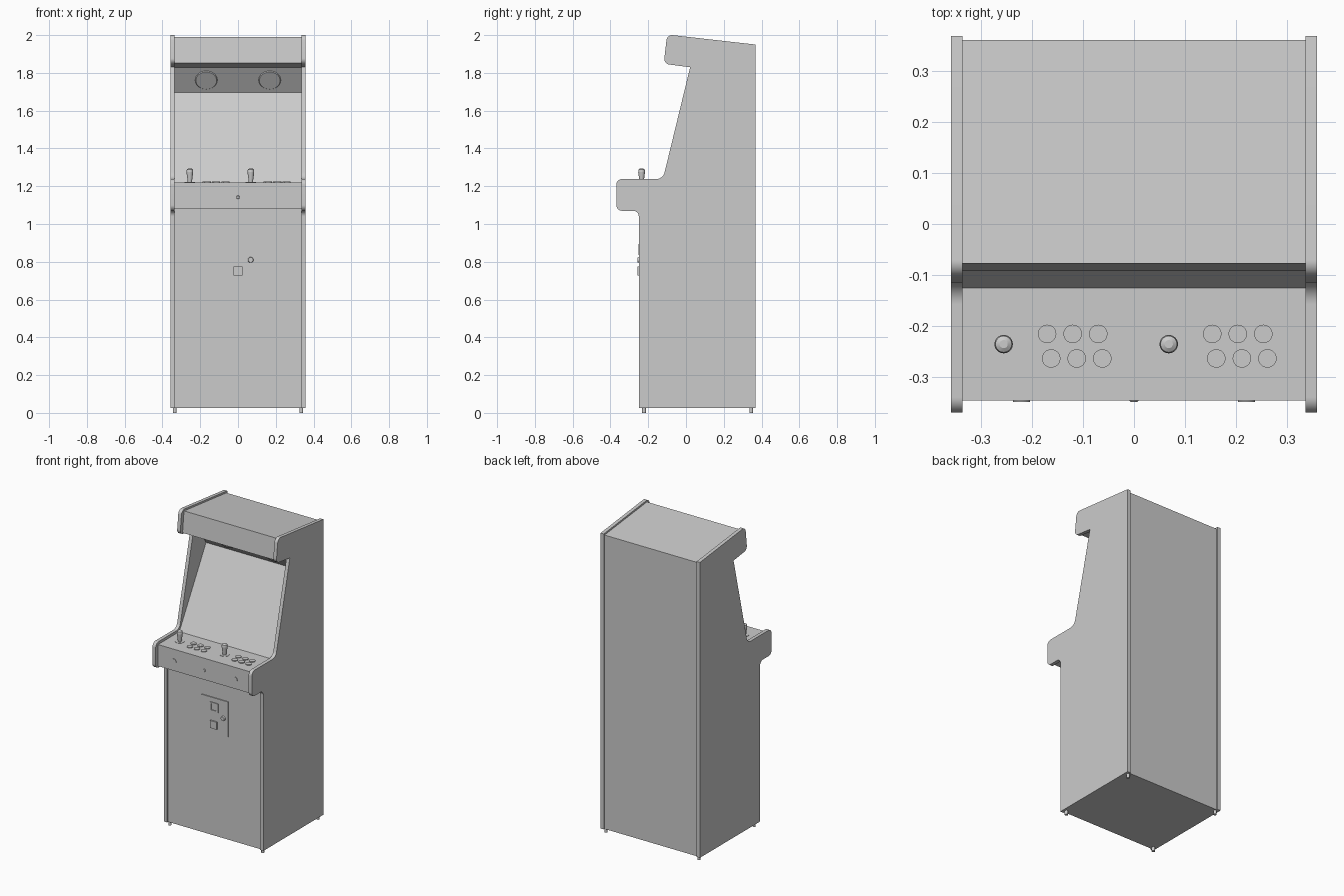
import bpy, bmesh, math
from mathutils import Vector

cube = bpy.data.objects.get("Cube")
if cube:
    bpy.data.objects.remove(cube, do_unlink=True)

grey = bpy.data.materials.new("plain grey")
grey.use_nodes = True
grey.diffuse_color = (0.6, 0.6, 0.6, 1)
grey.node_tree.nodes["Principled BSDF"].inputs["Base Color"].default_value = grey.diffuse_color


def finish(obj, name):
    obj.name = name
    obj.data.name = name
    obj.data.materials.append(grey)
    bpy.ops.object.select_all(action="DESELECT")
    obj.select_set(True)
    bpy.context.view_layer.objects.active = obj
    bpy.ops.object.shade_smooth_by_angle(angle=math.radians(30))
    return obj


def rounded(corners, steps=8):
    """Turn (y, z, radius) corners into an outline with circular arcs."""
    pts = []
    for i, (y, z, r) in enumerate(corners):
        p = Vector((y, z))
        if not r:
            pts.append(p)
            continue
        u = (Vector(corners[i - 1][:2]) - p).normalized()
        v = (Vector(corners[(i + 1) % len(corners)][:2]) - p).normalized()
        half = math.acos(u.dot(v)) / 2
        centre = p + (u + v).normalized() * r / math.sin(half)
        start = p + u * r / math.tan(half) - centre
        end = p + v * r / math.tan(half) - centre
        pts += [centre + start.lerp(end, k / steps).normalized() * r
                for k in range(steps + 1)]
    return pts


def extrude_profile(name, corners, x0, x1):
    bm = bmesh.new()
    face = bm.faces.new([bm.verts.new((x0, p.x, p.y)) for p in rounded(corners)])
    new = bmesh.ops.extrude_face_region(bm, geom=[face])["geom"]
    bmesh.ops.translate(bm, vec=(x1 - x0, 0, 0),
                        verts=[g for g in new if isinstance(g, bmesh.types.BMVert)])
    bmesh.ops.recalc_face_normals(bm, faces=bm.faces)
    mesh = bpy.data.meshes.new(name)
    bm.to_mesh(mesh)
    bm.free()
    obj = bpy.data.objects.new(name, mesh)
    bpy.context.collection.objects.link(obj)
    return finish(obj, name)


def round_part(name, base, r1, r2, depth, axis=(0, 0, 1), sides=32):
    """Cylinder or cone growing from its base along an axis."""
    axis = Vector(axis).normalized()
    bpy.ops.mesh.primitive_cone_add(
        vertices=sides, radius1=r1, radius2=r2, depth=depth,
        location=Vector(base) + axis * depth / 2,
        rotation=axis.to_track_quat("Z", "Y").to_euler())
    return finish(bpy.context.object, name)


def box(name, centre, size):
    bpy.ops.mesh.primitive_cube_add(size=1, location=centre)
    obj = bpy.context.object
    obj.scale = size
    bpy.ops.object.transform_apply(location=False, rotation=False, scale=True)
    return finish(obj, name)


# Side panels with rounded outline
side = [(0.368, 0.026, 0), (-0.25, 0.026, 0), (-0.25, 1.07, 0.03), (-0.369, 1.07, 0.03),
        (-0.369, 1.238, 0.03), (-0.122, 1.238, 0.045), (0.022, 1.83, 0),
        (-0.118, 1.848, 0.03), (-0.1, 2.003, 0.03), (0.368, 1.95, 0)]
for label, s in (("left", 1), ("right", -1)):
    extrude_profile(label + "_side_panel", side, s * 0.335, s * 0.358)

# Cabinet body: front, control deck, screen, speaker shelf, marquee, top, back
body = [(0.36, 0.026), (-0.24, 0.026), (-0.24, 1.081), (-0.345, 1.081), (-0.345, 1.221),
        (-0.125, 1.221), (0.15, 1.697), (0.06, 1.829), (-0.092, 1.852),
        (-0.077, 1.989), (0.36, 1.94)]
extrude_profile("cabinet_body", [(y, z, 0) for y, z in body], -0.336, 0.336)

# Speakers on the downward-facing shelf
for label, x in (("left", 0.168), ("right", -0.168)):
    round_part(label + "_speaker", (x, 0.106, 1.762), 0.059, 0.055, 0.005,
               (0, -0.132, -0.09))

# Joysticks and button groups
for player, x in (("first", -0.255), ("second", 0.068)):
    round_part(player + "_stick_base", (x, -0.235, 1.221), 0.028, 0.028, 0.002)
    round_part(player + "_stick_shaft", (x, -0.235, 1.222), 0.011, 0.018, 0.053)
    round_part(player + "_stick_grip", (x, -0.235, 1.275), 0.018, 0.016, 0.014)
    round_part(player + "_stick_cap", (x, -0.235, 1.289), 0.016, 0.008, 0.005)
    for row in range(2):
        for col in range(3):
            px = x + 0.085 + col * 0.05 + row * 0.008
            py = -0.215 - row * 0.048
            round_part(player + "_button", (px, py, 1.221), 0.018, 0.018, 0.005)

# Start buttons and centre bolt on the control deck front
for label, x in (("left", 0.22), ("right", -0.22)):
    round_part(label + "_start_button", (x, -0.345, 1.142), 0.017, 0.017, 0.003, (0, -1, 0))
round_part("centre_bolt", (0, -0.345, 1.142), 0.009, 0.007, 0.003, (0, -1, 0))

# Coin door with slot frame, return tray and lock
box("coin_door", (0.005, -0.241, 0.81), (0.19, 0.01, 0.23))
for s in (-1, 1):
    box("coin_slot_frame_post", (s * 0.024, -0.248, 0.865), (0.012, 0.006, 0.06))
    box("coin_slot_frame_rail", (0, -0.248, 0.865 + s * 0.025), (0.06, 0.006, 0.01))
box("coin_return", (0, -0.25, 0.752), (0.048, 0.012, 0.048))
round_part("coin_door_lock", (0.067, -0.246, 0.81), 0.015, 0.013, 0.01, (0, -1, 0))

# Feet
for end, y in (("front", -0.222), ("back", 0.345)):
    for label, x in (("left", 0.335), ("right", -0.335)):
        round_part(end + "_" + label + "_foot", (x, y, 0), 0.01, 0.01, 0.03, sides=16)
